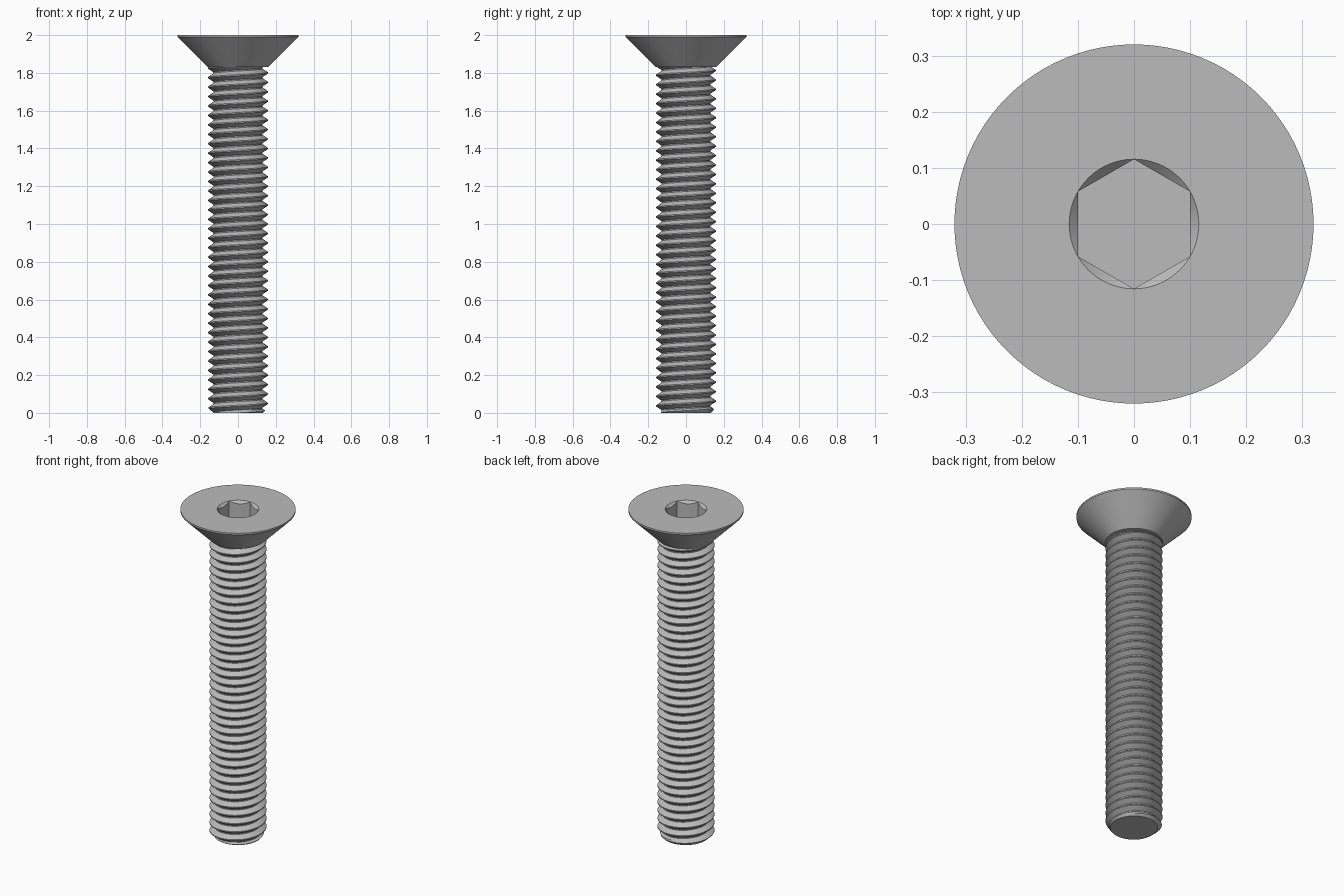
import bpy
import bmesh
from math import cos, sin, pi, radians

cube = bpy.data.objects.get("Cube")
if cube:
    bpy.data.objects.remove(cube, do_unlink=True)

STEEL = (0.5, 0.5, 0.5, 1.0)
steel = bpy.data.materials.new("grey steel")
steel.use_nodes = True
steel.diffuse_color = STEEL
steel.node_tree.nodes["Principled BSDF"].inputs["Base Color"].default_value = STEEL

SEGMENTS = 96
LENGTH, HEAD_BASE = 2.0, 1.83
HEAD_R, CREST_R, ROOT_R = 0.32, 0.158, 0.13
PITCH = 0.05
SOCKET_FLAT, SOCKET_FLOOR = 0.1, 1.88
SOCKET_R = SOCKET_FLAT / cos(pi / 6)


def loft(name, rows):
    """Skin a list of rings, each a function giving (radius, z) at an angle."""
    bm = bmesh.new()
    grid = []
    for row in rows:
        ring = []
        for i in range(SEGMENTS + 1):
            a = 2 * pi * i / SEGMENTS
            r, z = row(a)
            ring.append(bm.verts.new((r * cos(a), r * sin(a), z)))
        grid.append(ring)
    for low, high in zip(grid, grid[1:]):
        for i in range(SEGMENTS):
            bm.faces.new((low[i], low[i + 1], high[i + 1], high[i]))
    # Weld the seam and any collapsed rings, then cap both ends
    bmesh.ops.remove_doubles(bm, verts=bm.verts, dist=0.00002)
    bmesh.ops.holes_fill(bm, edges=[e for e in bm.edges if e.is_boundary], sides=0)
    bmesh.ops.recalc_face_normals(bm, faces=bm.faces)
    mesh = bpy.data.meshes.new(name)
    bm.to_mesh(mesh)
    bm.free()
    mesh.materials.append(steel)
    obj = bpy.data.objects.new(name, mesh)
    bpy.context.collection.objects.link(obj)
    bpy.ops.object.select_all(action='DESELECT')
    obj.select_set(True)
    bpy.context.view_layer.objects.active = obj
    bpy.ops.object.shade_smooth_by_angle(angle=radians(25))
    return obj


def circle(r, z):
    return lambda a: (r, z)


def hex_radius(a):
    """Radius of the hexagon whose flats face left and right."""
    return SOCKET_FLAT / cos((a + pi / 6) % (pi / 3) - pi / 6)


def socket_lip(a):
    r = hex_radius(a)
    return r, LENGTH - (SOCKET_R - r)


# Countersunk head with a chamfered hexagonal socket
loft("countersunk_head", [
    circle(0.1, HEAD_BASE),
    circle(0.16, HEAD_BASE),
    circle(HEAD_R, 1.99),
    circle(HEAD_R, LENGTH),
    circle(SOCKET_R, LENGTH),
    socket_lip,
    lambda a: (hex_radius(a), SOCKET_FLOOR),
])


def thread_radius(z, a):
    """Trapezoid thread profile, cut by the chamfer at the tip."""
    t = (z / PITCH - a / (2 * pi)) % 1
    from_crest = min(t, 1 - t)
    k = min(max((from_crest - 0.06) / 0.38, 0), 1)
    return min(CREST_R + (ROOT_R - CREST_R) * k, ROOT_R + 0.002 + z)


def thread_row(turn):
    def row(a):
        z = min(max(PITCH * (turn + a / (2 * pi)), 0), HEAD_BASE)
        return thread_radius(z, a), z
    return row


# Right-handed threaded shank, with rows following the helix
STOPS = (0.06, 0.25, 0.44, 0.56, 0.75, 0.94)
turns = int(HEAD_BASE / PITCH) + 2
loft("threaded_shank", [thread_row(n + s) for n in range(-2, turns) for s in STOPS])
